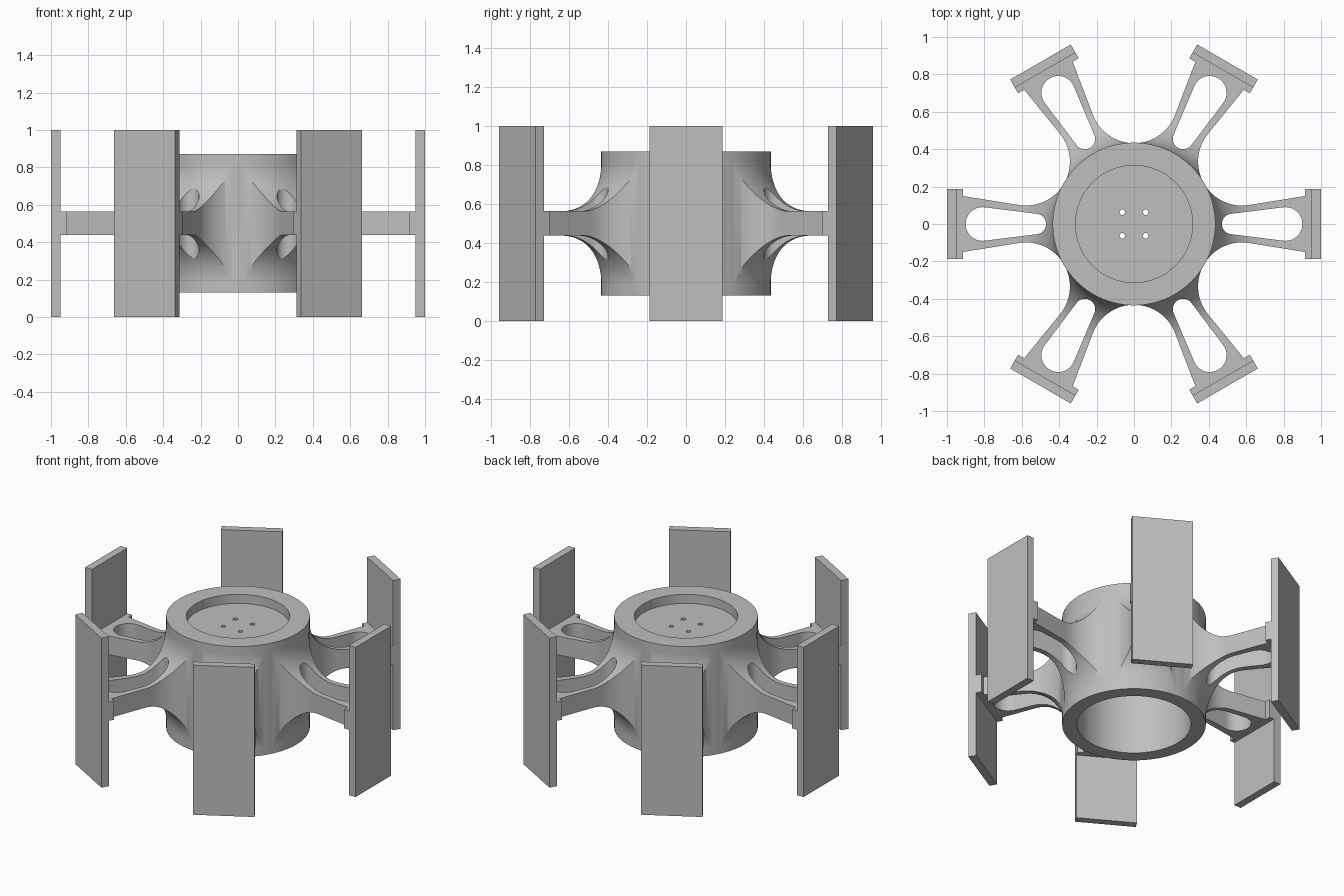
import bpy
import bmesh
from math import acos, atan, cos, hypot, pi, sin, radians
from mathutils import Matrix, Vector

if "Cube" in bpy.data.objects:
    bpy.data.objects.remove(bpy.data.objects["Cube"])

ARMS = 6
SEG = 96
MID = 0.5          # height of the arm plane
HUB_R = 0.435
HALF_T = 0.0625    # half thickness of the arms

grey = bpy.data.materials.new("machined grey")
grey.use_nodes = True
colour = (0.52, 0.52, 0.52, 1)
grey.diffuse_color = colour
for node in grey.node_tree.nodes:
    if node.type == "BSDF_PRINCIPLED":
        node.inputs["Base Color"].default_value = colour


def finish(bm, name):
    bmesh.ops.recalc_face_normals(bm, faces=bm.faces[:])
    mesh = bpy.data.meshes.new(name)
    bm.to_mesh(mesh)
    bm.free()
    mesh.materials.append(grey)
    ob = bpy.data.objects.new(name, mesh)
    bpy.context.collection.objects.link(ob)
    return ob


def lathe(name, profile, closed=True):
    """Revolve a closed (radius, height) profile about z."""
    bm = bmesh.new()
    vs = [bm.verts.new((r, 0, z)) for r, z in profile]
    es = [bm.edges.new(p) for p in zip(vs, vs[1:])]
    if closed:
        es.append(bm.edges.new((vs[-1], vs[0])))
    bmesh.ops.spin(bm, geom=vs + es, cent=(0, 0, 0), axis=(0, 0, 1),
                   angle=2 * pi, steps=SEG)
    bmesh.ops.remove_doubles(bm, verts=bm.verts[:], dist=1e-5)
    return finish(bm, name)


def prism(bm, outline, z0, z1):
    face = bm.faces.new([bm.verts.new((x, y, z0)) for x, y in outline])
    out = bmesh.ops.extrude_face_region(bm, geom=[face])
    top = [v for v in out["geom"] if isinstance(v, bmesh.types.BMVert)]
    bmesh.ops.translate(bm, verts=top, vec=(0, 0, z1 - z0))


def turned(points, angle):
    rot = Matrix.Rotation(angle, 2)
    return [rot @ Vector(p) for p in points]


def arc(cx, cy, r, a0, a1, n):
    return [(cx + r * cos(a0 + (a1 - a0) * i / n),
             cy + r * sin(a0 + (a1 - a0) * i / n)) for i in range(n + 1)]


def boolean(target, cutter, operation):
    mod = target.modifiers.new("cut", "BOOLEAN")
    mod.solver = "EXACT"
    mod.operation = operation
    mod.object = cutter
    bpy.context.view_layer.objects.active = target
    bpy.ops.object.modifier_apply(modifier=mod.name)
    bpy.data.objects.remove(cutter)


def smooth(ob):
    bpy.ops.object.select_all(action="DESELECT")
    ob.select_set(True)
    bpy.context.view_layer.objects.active = ob
    bpy.ops.object.shade_smooth_by_angle(angle=radians(30))


# Hub: open bore below, thin web and shallow recess on top
hub = lathe("hub", [(0, 0.81), (0.313, 0.81), (0.313, 0.87), (HUB_R, 0.87),
                    (HUB_R, 0.13), (0.345, 0.13), (0.345, 0.75), (0, 0.75)],
            closed=False)
bm = bmesh.new()
for sx in (-1, 1):
    for sy in (-1, 1):
        prism(bm, arc(sx * 0.063, sy * 0.063, 0.015, 0, 2 * pi, 20)[:-1], 0.7, 0.85)
boolean(hub, finish(bm, "screw_holes"), "DIFFERENCE")
smooth(hub)

# Arms: flared disc trimmed to the star-shaped plan
R = 0.25
upper = arc(HUB_R + R, HALF_T + R, R, pi, 1.5 * pi, 24)
half = [(0.39, HALF_T + R)] + upper + [(1.05, HALF_T)]
arms = lathe("spoke_arms", [(r, MID + h) for r, h in half]
             + [(r, MID - h) for r, h in reversed(half)])

# Plan outline: tapered arms joined by arcs that meet the hub
END_X, END_W = 0.93, 0.152
slope = 0.16
gap_r, gap_d = 0.235, 0.667
reach = pi - (pi / 2 - pi / 6 + pi / 6 - atan(slope) + pi / 6) + pi / 6
sweep = pi / 2 + pi / 6 - atan(slope)     # start angle from the gap axis
gap = arc(gap_d, 0, gap_r, -sweep, sweep - 2 * pi, 32)
plan = []
for k in range(ARMS):
    a = k * 2 * pi / ARMS
    plan += turned([(END_X, -END_W), (END_X, END_W)], a)
    plan += turned(gap, a + pi / ARMS)
bm = bmesh.new()
prism(bm, plan, 0.05, 0.95)
boolean(arms, finish(bm, "plan_trim"), "INTERSECT")

# Teardrop slots through every arm
x1, r1, x2, r2 = 0.525, 0.055, 0.81, 0.09
t = acos((r1 - r2) / (x2 - x1))
slot = arc(x2, 0, r2, -t, t, 24) + arc(x1, 0, r1, t, 2 * pi - t, 16)
bm = bmesh.new()
for k in range(ARMS):
    prism(bm, turned(slot, k * 2 * pi / ARMS), 0.04, 0.96)
boolean(arms, finish(bm, "slot_cutter"), "DIFFERENCE")
smooth(arms)

# Flange and tall flat panel at the end of each arm
for k in range(ARMS):
    a = k * 2 * pi / ARMS
    for name, xa, xb, w, z0, z1 in (
            ("flange", 0.915, 0.952, 0.187, MID - HALF_T, MID + HALF_T),
            ("panel", 0.95, 1.0, 0.187, 0, 1)):
        bm = bmesh.new()
        prism(bm, turned([(xa, -w), (xb, -w), (xb, w), (xa, w)], a), z0, z1)
        finish(bm, f"{name}_{k + 1}")
